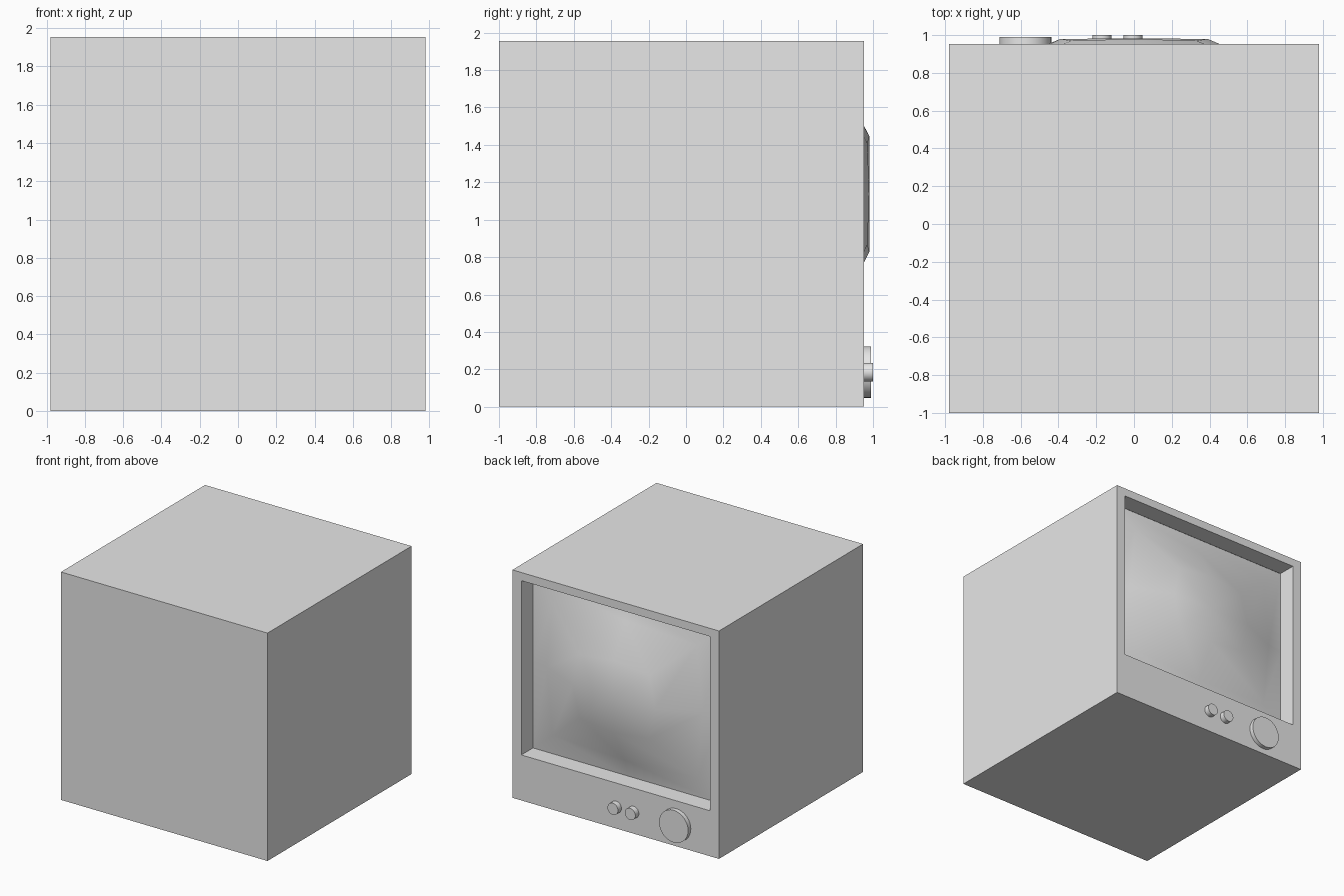
import bpy, bmesh, math
from mathutils import Matrix

cube = bpy.data.objects.get("Cube")
if cube:
    bpy.data.objects.remove(cube)

grey = bpy.data.materials.new("light_grey")
grey.use_nodes = True
grey.diffuse_color = (0.8, 0.8, 0.8, 1)
grey.node_tree.nodes["Principled BSDF"].inputs["Base Color"].default_value = (0.8, 0.8, 0.8, 1)

BACK = 0.953      # plane of the face that holds the screen
RECESS = 0.795    # depth plane where the screen meets the recess walls
MID = 1.137       # height of the screen centre


def finish(name, bm, smooth_angle=None):
    bmesh.ops.recalc_face_normals(bm, faces=bm.faces[:])
    mesh = bpy.data.meshes.new(name)
    bm.to_mesh(mesh)
    bm.free()
    mesh.materials.append(grey)
    obj = bpy.data.objects.new(name, mesh)
    bpy.context.collection.objects.link(obj)
    if smooth_angle:
        bpy.ops.object.select_all(action='DESELECT')
        obj.select_set(True)
        bpy.context.view_layer.objects.active = obj
        bpy.ops.object.shade_smooth_by_angle(angle=math.radians(smooth_angle))
    return obj


def bridge(bm, a, b):
    n = len(a)
    for i in range(n):
        j = (i + 1) % n
        bm.faces.new((a[i], a[j], b[j], b[i]))


def rectangle(bm, half_x, low, high, y):
    return [bm.verts.new((x, y, z)) for x, z in
            ((-half_x, low), (half_x, low), (half_x, high), (-half_x, high))]


# Cabinet: a box whose back rim turns in to form the screen recess
bm = bmesh.new()
loops = [rectangle(bm, 0.98, 0, 1.955, -1),
         rectangle(bm, 0.98, 0, 1.955, BACK),
         rectangle(bm, 0.895, 0.39, 1.885, BACK),
         rectangle(bm, 0.895, 0.39, 1.885, RECESS)]
bm.faces.new(loops[0])
for a, b in zip(loops, loops[1:]):
    bridge(bm, a, b)
finish("cabinet", bm)

# Screen: bulging glass made of eight-point rings closing on a centre point
# each ring: corner x, corner z, side x, side z, corner depth, side depth
RINGS = [(0.895, 0.7475, 0.895, 0.7475, RECESS, RECESS),
         (0.685, 0.57, 0.74, 0.60, 0.83, 0.83),
         (0.33, 0.27, 0.39, 0.31, 0.97, 0.98)]
bm = bmesh.new()
rings = []
for cx, cz, sx, sz, cy, sy in RINGS:
    ring = []
    for i in range(8):
        u = round(math.cos(i * math.pi / 4))
        v = round(math.sin(i * math.pi / 4))
        corner = i % 2
        x, z, y = (cx, cz, cy) if corner else (sx, sz, sy)
        ring.append(bm.verts.new((u * x, y, MID + v * z)))
    rings.append(ring)
for a, b in zip(rings, rings[1:]):
    bridge(bm, a, b)
centre = bm.verts.new((0, 0.982, MID))
last = rings[-1]
for i in range(8):
    bm.faces.new((last[i], last[(i + 1) % 8], centre))
screen = finish("screen", bm, 60)
if sum(p.normal.y for p in screen.data.polygons) < 0:
    screen.data.flip_normals()

# Control knobs: one large dial and two small buttons
for name, x, radius, top in (("large_dial", -0.575, 0.138, 0.99),
                             ("small_knob_outer", -0.17, 0.05, 1.0),
                             ("small_knob_inner", -0.005, 0.05, 1.0)):
    bm = bmesh.new()
    start = BACK - 0.02
    place = Matrix.Translation((x, (start + top) / 2, 0.185)) @ Matrix.Rotation(math.pi / 2, 4, 'X')
    bmesh.ops.create_cone(bm, cap_ends=True, segments=32, radius1=radius,
                          radius2=radius, depth=top - start, matrix=place)
    finish(name, bm, 30)
